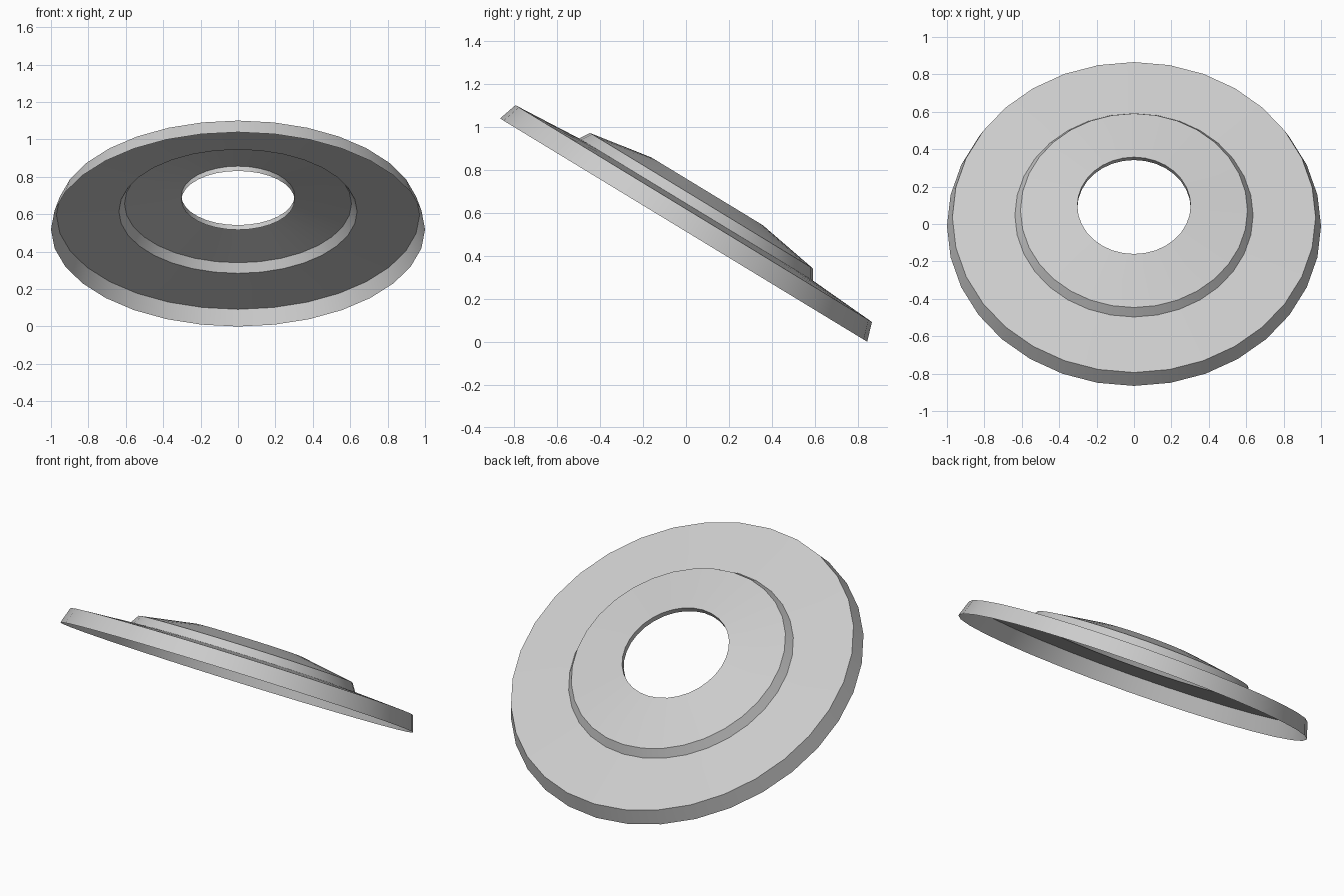
import bpy, bmesh, math
from mathutils import Matrix

if "Cube" in bpy.data.objects:
    bpy.data.objects.remove(bpy.data.objects["Cube"])

SIDES = 32
TILT = math.radians(31.3)

# (radius, height) along the disc axis: skirt, flange, step, raised ring, hole lip
profile = [(1.0, 0.0), (0.971, 0.09), (0.637, 0.112),
           (0.607, 0.16), (0.303, 0.211), (0.303, 0.181)]

# Thin open shell, revolved ring by ring
bm = bmesh.new()
rings = []
for r, h in profile:
    rings.append([bm.verts.new((r * math.cos(2 * math.pi * i / SIDES),
                                r * math.sin(2 * math.pi * i / SIDES), h))
                  for i in range(SIDES)])
for low, high in zip(rings, rings[1:]):
    for i in range(SIDES):
        j = (i + 1) % SIDES
        bm.faces.new((low[i], low[j], high[j], high[i]))

# Lean the disc towards the back and stand its lowest edge on the floor
bm.transform(Matrix.Translation((0, -0.011, math.sin(TILT))) @ Matrix.Rotation(-TILT, 4, 'X'))

mesh = bpy.data.meshes.new("tilted_stepped_disc")
bm.to_mesh(mesh)
bm.free()
disc = bpy.data.objects.new("tilted_stepped_disc", mesh)
bpy.context.collection.objects.link(disc)

# Smooth round walls, crisp steps
bpy.context.view_layer.objects.active = disc
disc.select_set(True)
bpy.ops.object.shade_smooth_by_angle(angle=math.radians(30))
